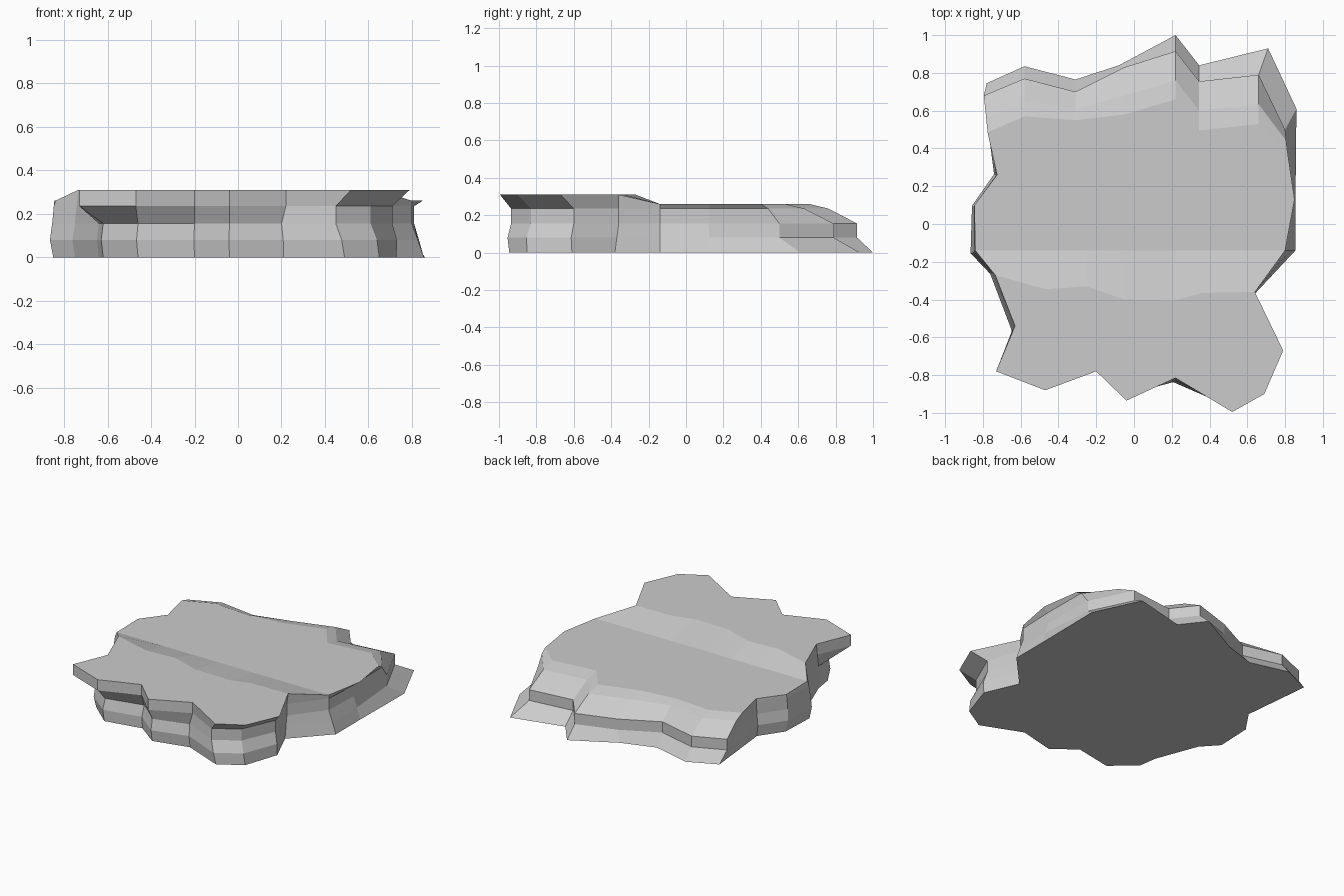
import bpy, bmesh
from mathutils import Vector

if "Cube" in bpy.data.objects:
    bpy.data.objects.remove(bpy.data.objects["Cube"])

# Outlines, counter-clockwise from the front left corner: ground, waist and rim
base = [(-.62, -.68), (-.46, -.82), (-.20, -.77), (-.04, -.89), (.21, -.83), (.49, -.945),
        (.65, -.85), (.73, -.61), (.63, -.38), (.855, -.14), (.855, .13), (.86, .61),
        (.71, .93), (.345, .84), (.22, 1.0), (-.08, .84), (-.31, .765), (-.58, .835),
        (-.78, .745), (-.73, .26), (-.84, .10), (-.85, -.15), (-.75, -.26), (-.64, -.55)]
waist = [(-.62, -.69), (-.46, -.81), (-.20, -.75), (-.04, -.89), (.20, -.82), (.45, -.935),
         (.61, -.83), (.71, -.60), (.63, -.36), (.80, -.14), (.81, .12), (.80, .50),
         (.66, .79), (.345, .755), (.22, .915), (-.05, .83), (-.31, .70), (-.58, .77),
         (-.795, .68), (-.73, .26), (-.85, .09), (-.855, -.155), (-.75, -.26), (-.64, -.55)]
rim = [(-.73, -.78), (-.47, -.88), (-.20, -.78), (-.04, -.935), (.22, -.815), (.52, -.995),
       (.69, -.90), (.79, -.67), (.64, -.36), (.80, -.14), (.85, .13), (.81, .40),
       (.66, .53), (.345, .495), (.22, .66), (-.05, .58), (-.31, .55), (-.58, .57),
       (-.775, .485), (-.725, .26), (-.845, .10), (-.84, -.14), (-.735, -.27), (-.63, -.54)]
N = len(base)


def blend(a, b, t, s=1.0):
    return Vector(a).lerp(Vector(b), t) * s


lower, upper = [], []
for i in range(N):
    back = 12 <= i <= 18 or i == 11
    # low ledge: joins the waist at the back, bulges slightly elsewhere
    bulge = 1.0 if back or 8 <= i <= 10 else 1.015
    lower.append(blend(base[i], waist[i], 1.0 if back else .5, bulge))
    # high ledge: overhang starts at a different height on each side
    t = 1.0 if i < 5 else 0.0 if i < 11 else .6 if i < 19 else .5
    upper.append(blend(waist[i], rim[i], t))

bm = bmesh.new()
rings = []
for outline, z in ((base, 0), (lower, .08), (waist, .155), (upper, .235)):
    rings.append([bm.verts.new((p[0], p[1], z)) for p in outline])
rings.append([bm.verts.new((p[0], p[1], .31 if i <= 8 or i >= 22 else .26))
              for i, p in enumerate(rim)])

# Stepped sides
for a, b in zip(rings, rings[1:]):
    for i in range(N):
        j = (i + 1) % N
        bm.faces.new((a[i], a[j], b[j], b[i]))
bm.faces.new(rings[0][::-1])

# Top: raised front plate, short slope, lower rear plate
top = rings[-1]
ridge = [(-.47, -.345), (-.25, -.33), (-.05, -.40), (.22, -.405), (.36, -.365)]
high = [top[22]] + [bm.verts.new((x, y, .31)) for x, y in ridge] + [top[8]]
low = [top[21]] + [bm.verts.new((x, -.14, .26)) for x, y in ridge] + [top[9]]
bm.faces.new([top[23]] + top[0:8] + high[::-1])
for k in range(len(high) - 1):
    bm.faces.new((high[k], high[k + 1], low[k + 1], low[k]))
bm.faces.new(low + top[10:21])

bmesh.ops.recalc_face_normals(bm, faces=bm.faces)
mesh = bpy.data.meshes.new("rock_slab")
bm.to_mesh(mesh)
bm.free()
slab = bpy.data.objects.new("rock_slab", mesh)
bpy.context.collection.objects.link(slab)
